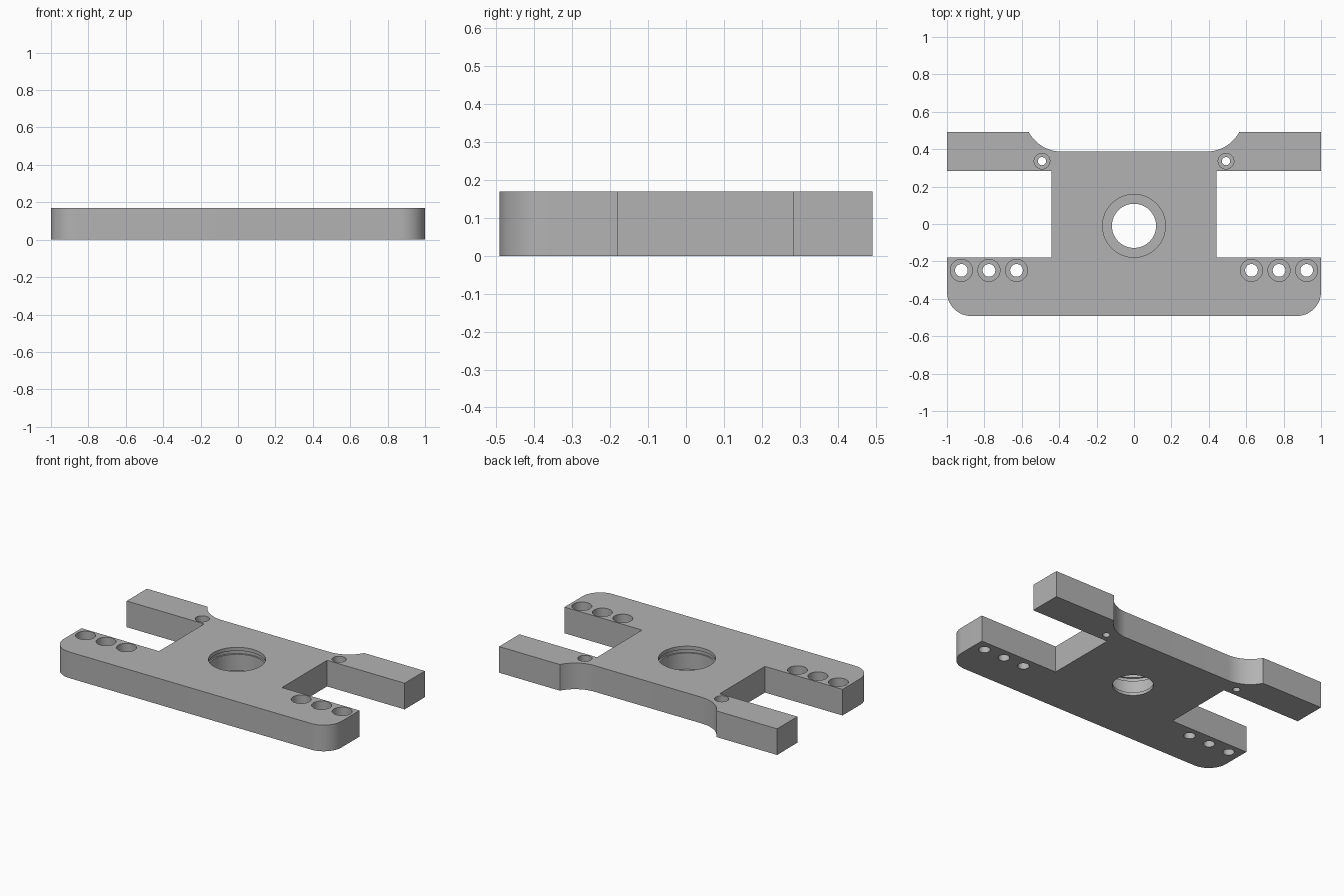
import bpy, bmesh, math

THICK = 0.17
HALF_Y = 0.492

cube = bpy.data.objects.get("Cube")
if cube:
    bpy.data.objects.remove(cube, do_unlink=True)

grey = bpy.data.materials.new("plain grey")
grey.use_nodes = True
grey.diffuse_color = (0.45, 0.45, 0.45, 1)
grey.node_tree.nodes["Principled BSDF"].inputs["Base Color"].default_value = grey.diffuse_color


def arc(cx, cy, r, start, end, steps=16):
    angles = [math.radians(start + (end - start) * i / steps) for i in range(steps + 1)]
    return [(cx + r * math.cos(a), cy + r * math.sin(a)) for a in angles]


def to_object(bm, name):
    bmesh.ops.recalc_face_normals(bm, faces=bm.faces)
    mesh = bpy.data.meshes.new(name)
    bm.to_mesh(mesh)
    bm.free()
    mesh.materials.append(grey)
    obj = bpy.data.objects.new(name, mesh)
    bpy.context.collection.objects.link(obj)
    return obj


def add_lathe(bm, x, y, profile, sides):
    """Closed solid of revolution from (radius, z) pairs, listed bottom to top."""
    rings = []
    for r, z in profile:
        rings.append([bm.verts.new((x + r * math.cos(math.tau * i / sides),
                                    y + r * math.sin(math.tau * i / sides), z))
                      for i in range(sides)])
    for low, high in zip(rings, rings[1:]):
        for i in range(sides):
            j = (i + 1) % sides
            bm.faces.new((low[i], low[j], high[j], high[i]))
    bm.faces.new(rings[0][::-1])
    bm.faces.new(rings[-1])


# Right half of the outline, from the front centre round to the back centre
corner_r = 0.13
scoop_r = 0.2
scoop_y = 0.387
scoop_end = -math.degrees(math.asin((scoop_y + scoop_r - HALF_Y) / scoop_r))
half = arc(1 - corner_r, corner_r - HALF_Y, corner_r, -90, 0)
half += [(1, -0.18), (0.442, -0.18), (0.442, 0.284), (1, 0.284), (1, HALF_Y)]
half += arc(0.387, scoop_y + scoop_r, scoop_r, scoop_end, -90)
outline = half + [(-x, y) for x, y in reversed(half)]

# Plate with two open side notches and a scooped back edge
bm = bmesh.new()
base = bm.faces.new([bm.verts.new((x, y, 0)) for x, y in outline])
top = bmesh.ops.extrude_face_region(bm, geom=[base])["geom"]
bmesh.ops.translate(bm, vec=(0, 0, THICK),
                    verts=[v for v in top if isinstance(v, bmesh.types.BMVert)])
plate = to_object(bm, "mounting_plate")

# Bores: central seat with a ring groove, then stepped screw holes on both sides
bm = bmesh.new()
above, below = THICK + 0.05, -0.05
add_lathe(bm, 0, -0.01, [(0.118, below), (0.118, 0.02), (0.168, 0.02), (0.168, 0.125),
                         (0.178, 0.125), (0.178, 0.147), (0.168, 0.147), (0.168, above)], 72)


def add_screw_hole(x, y, small, large, floor):
    for side in (-1, 1):
        add_lathe(bm, side * x, y, [(small, below), (small, floor),
                                    (large, floor), (large, above)], 36)


for k in range(3):
    add_screw_hole(0.628 + k * 0.1475, -0.248, 0.034, 0.059, 0.07)
add_screw_hole(0.492, 0.336, 0.022, 0.042, 0.07)
cutter = to_object(bm, "bore_cutter")
cutter.hide_render = True

# Cut the bores and discard the cutter
cut = plate.modifiers.new("bores", "BOOLEAN")
cut.operation = "DIFFERENCE"
cut.solver = "EXACT"
cut.object = cutter
bpy.ops.object.select_all(action="DESELECT")
plate.select_set(True)
bpy.context.view_layer.objects.active = plate
bpy.ops.object.modifier_apply(modifier=cut.name)
bpy.data.objects.remove(cutter, do_unlink=True)
bpy.ops.object.shade_smooth_by_angle(angle=math.radians(30))
